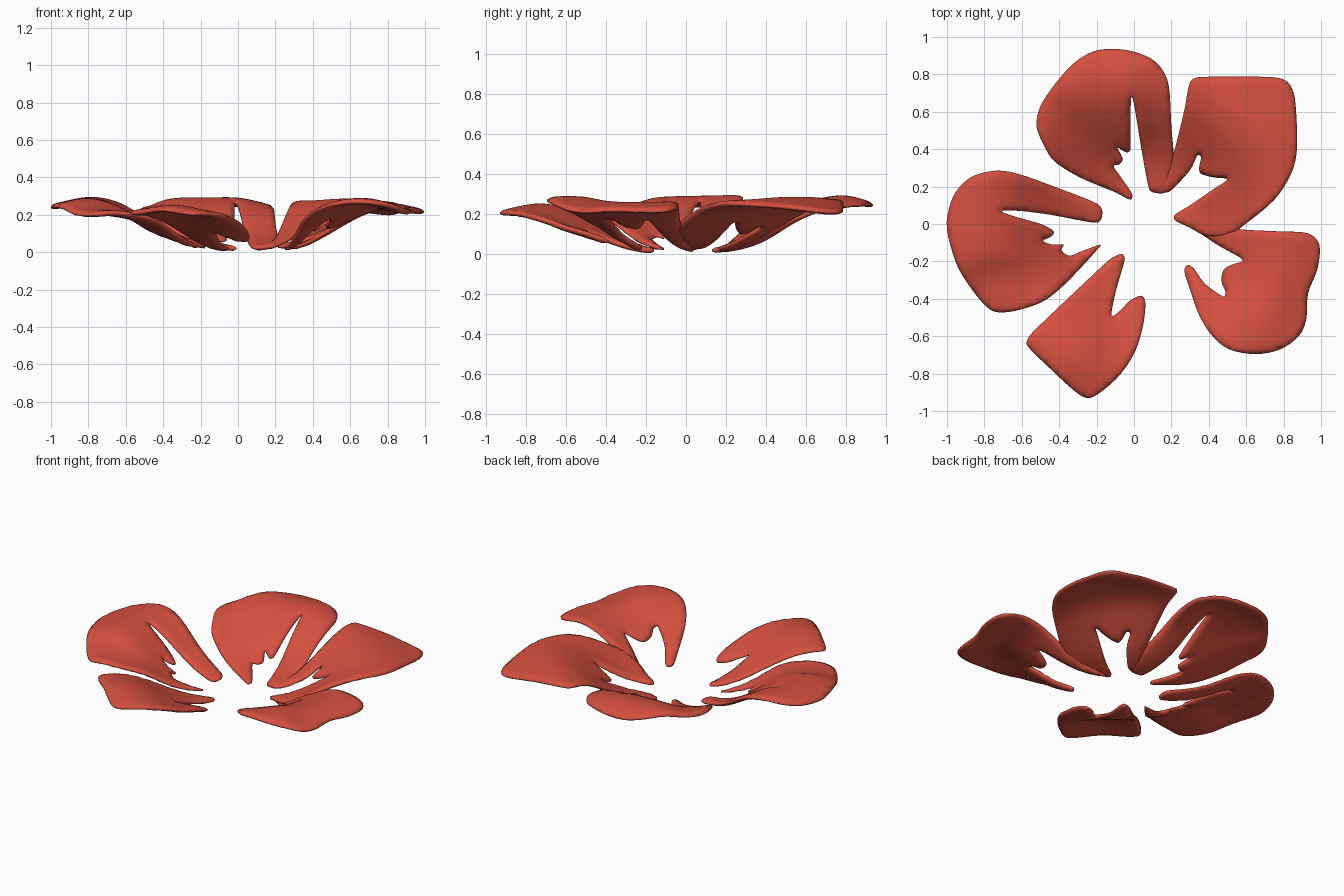
import bpy, math
from mathutils import Vector
from mathutils.geometry import delaunay_2d_cdt

if "Cube" in bpy.data.objects:
    bpy.data.objects.remove(bpy.data.objects["Cube"])

STEP = 0.026      # interior point spacing
HALF = 0.016      # half thickness of a petal

mat = bpy.data.materials.new("petal_red")
mat.diffuse_color = (0.66, 0.08, 0.05, 1)
mat.use_nodes = True
mat.node_tree.nodes["Principled BSDF"].inputs["Base Color"].default_value = mat.diffuse_color

# Bowl profile shared by all petals: radius, height
PROFILE = [(0, .016), (.15, .018), (.3, .042), (.45, .105), (.6, .198),
           (.75, .268), (.88, .266), (1.0, .23), (1.3, .2)]


def bowl(r):
    for (r0, z0), (r1, z1) in zip(PROFILE, PROFILE[1:]):
        if r <= r1:
            f = (r - r0) / (r1 - r0)
            return z0 + (z1 - z0) * f
    return PROFILE[-1][1]


def height_function(anchors):
    """Bowl height bent smoothly towards a few anchor heights."""
    fixes = [(x, y, z - bowl(math.hypot(x, y))) for x, y, z in anchors]

    def height(x, y):
        total, weight = 0.0, 0.15
        for ax, ay, dz in fixes:
            w = math.exp(-((x - ax) ** 2 + (y - ay) ** 2) / 0.03)
            total += w * dz
            weight += w
        r = math.hypot(x, y)
        smooth = sum(bowl(abs(r + d)) for d in (-.08, -.04, 0, .04, .08)) / 5
        return max(smooth + total / weight, 0.017)
    return height


def smooth_outline(flat, n=4):
    """Closed Catmull-Rom curve through points given in hundredths."""
    p = [Vector((flat[i] / 100, flat[i + 1] / 100)) for i in range(0, len(flat), 2)]
    out = []
    for i in range(len(p)):
        a, b, c, d = (p[(i + k) % len(p)] for k in (-1, 0, 1, 2))
        m0, m1 = (c - a) * 0.5, (d - b) * 0.5
        span = (c - b).length
        m0 *= min(1, span / max(m0.length, 1e-6))
        m1 *= min(1, span / max(m1.length, 1e-6))
        for k in range(n):
            t = k / n
            out.append(b * (2*t**3 - 3*t*t + 1) + m0 * (t**3 - 2*t*t + t)
                       + c * (3*t*t - 2*t**3) + m1 * (t**3 - t*t))
    return out


def rim_distance(q, loop):
    best = 9.0
    for a, b in zip(loop, loop[1:] + loop[:1]):
        ab = b - a
        t = max(0, min(1, (q - a).dot(ab) / max(ab.length_squared, 1e-12)))
        best = min(best, (a + ab * t - q).length)
    return best


def inside(q, loop):
    hit = False
    for a, b in zip(loop, loop[1:] + loop[:1]):
        if (a.y > q.y) != (b.y > q.y):
            if q.x < a.x + (q.y - a.y) * (b.x - a.x) / (b.y - a.y):
                hit = not hit
    return hit


def petal(name, flat, anchors):
    loop = smooth_outline(flat)
    height = height_function(anchors)
    pts = list(loop)
    for i in range(-40, 41):
        for j in range(-40, 41):
            q = Vector(((i + 0.5 * (j % 2)) * STEP, j * STEP * 0.95))
            if inside(q, loop) and rim_distance(q, loop) > 0.009:
                pts.append(q)
    res = delaunay_2d_cdt(pts, [], [list(range(len(loop)))], 1, 1e-5)
    flat_verts, faces = res[0], res[2]

    # Upper and lower skins, thinning to a rounded rim
    top, bottom = [], []
    for q in flat_verts:
        x, y = q
        z, e = height(x, y), 0.01
        nrm = Vector((height(x - e, y) - height(x + e, y),
                      height(x, y - e) - height(x, y + e), 2 * e)).normalized()
        f = min(rim_distance(Vector((x, y)), loop) / 0.04, 1)
        t = 0.005 + (HALF - 0.005) * math.sqrt(1 - (1 - f) ** 2)
        mid = Vector((x, y, z))
        top.append(mid + nrm * t)
        bottom.append(mid - nrm * t)
    k = len(flat_verts)
    polys, edges = [], set()
    for f in faces:
        f = list(f)
        polys.append(f)
        polys.append([v + k for v in reversed(f)])
        edges.update(zip(f, f[1:] + f[:1]))
    # Rim joining the two skins
    for a, b in edges:
        if (b, a) not in edges:
            polys.append([b, a, a + k, b + k])
    for v in top + bottom:
        v.z = max(v.z, 0)
    mesh = bpy.data.meshes.new(name)
    mesh.from_pydata([tuple(v) for v in top + bottom], [], polys)
    mesh.update()
    mesh.shade_smooth()
    mesh.materials.append(mat)
    ob = bpy.data.objects.new(name, mesh)
    bpy.context.collection.objects.link(ob)


petal("left_petal",
      [-100,-2, -98,11, -93,20, -85,26, -73,28.5, -61,26.5, -40,19, -20,11, -17,7,
       -19,1, -29,2, -45,5, -61,7, -71,7, -64,4, -50,0, -43,-4, -45,-7, -49,-9,
       -44,-11, -38,-11, -39,-14, -35,-17, -29,-15, -18,-11, -20,-14, -29,-24,
       -40,-35, -50,-42, -64,-46.5, -74,-47, -80,-43, -88,-33, -95,-21],
      [(-1, 0, .235), (-.73, .28, .285), (-.74, -.47, .2), (-.71, .07, .265),
       (-.2, .06, .05), (-.2, -.12, .018)])

petal("back_petal",
      [-12,93.5, 0,92, 11,87, 17,79, 19,70, 20,51, 21,37, 20,25, 17,17, 10,17, 8,19,
       4,40, 0,64, -1.5,68, -2,53, -2,40, -4,38.5, -9,41, -6,35, -8,32, -11,31,
       -7,25, -1,16, -2,13, -10,17, -29,25, -42,33, -47,40, -52,52, -50,63,
       -42,75, -32,86, -22,92],
      [(-.12, .93, .235), (-.52, .52, .215), (-.45, .36, .195), (0, .67, .28),
       (.2, .75, .22), (.21, .37, .085), (-.2, .75, .285)])

petal("back_right_petal",
      [30,76, 35,78.5, 73,78.5, 82,76, 86,67, 87,40, 84,27, 75,13, 58,-1, 50,-6,
       38,-6, 30,-2, 22,2, 22,5, 30,10, 43,19, 50,24, 43,25, 36,27, 35,30, 36,36,
       34,37, 30,29, 22,20, 18,17, 14,18, 16,25, 21,37, 27,61],
      [(.85, .75, .205), (.35, .78, .26), (.87, .42, .24), (.8, .2, .25),
       (.58, 0, .175), (.21, .37, .085), (.6, .55, .275)])

petal("front_right_petal",
      [58,-3, 78,-4, 93,-5, 99,-11, 98,-24, 93,-37, 92,-51, 88,-60, 78,-67, 65,-69.5,
       51,-67, 42,-60, 35,-49, 30,-35, 27,-25, 29,-22, 32,-24, 38,-32, 48,-39,
       49,-36, 47,-31, 48,-25, 52,-22, 58,-20, 57,-18, 43,-10, 25,3, 30,3, 45,-1],
      [(.98, -.12, .21), (.93, -.4, .21), (.65, -.69, .28), (.42, -.6, .22),
       (.35, -.48, .175), (.58, -.03, .18), (.28, -.24, .018), (.58, -.2, .165)])

petal("front_petal",
      [-7,-16, -5,-18, -6,-23, -10,-37, -12,-49, -7,-46, -2,-41, 4,-38.5, 6,-42,
       5,-53, 1,-67, -7,-80, -18,-90, -25,-93, -32,-89, -45,-77, -57,-65, -56,-60,
       -45,-49, -26,-31, -13,-19],
      [(-.57, -.63, .2), (-.25, -.93, .205), (.05, -.42, .075), (0, -.67, .14),
       (-.07, -.8, .18), (-.3, -.65, .235)])
